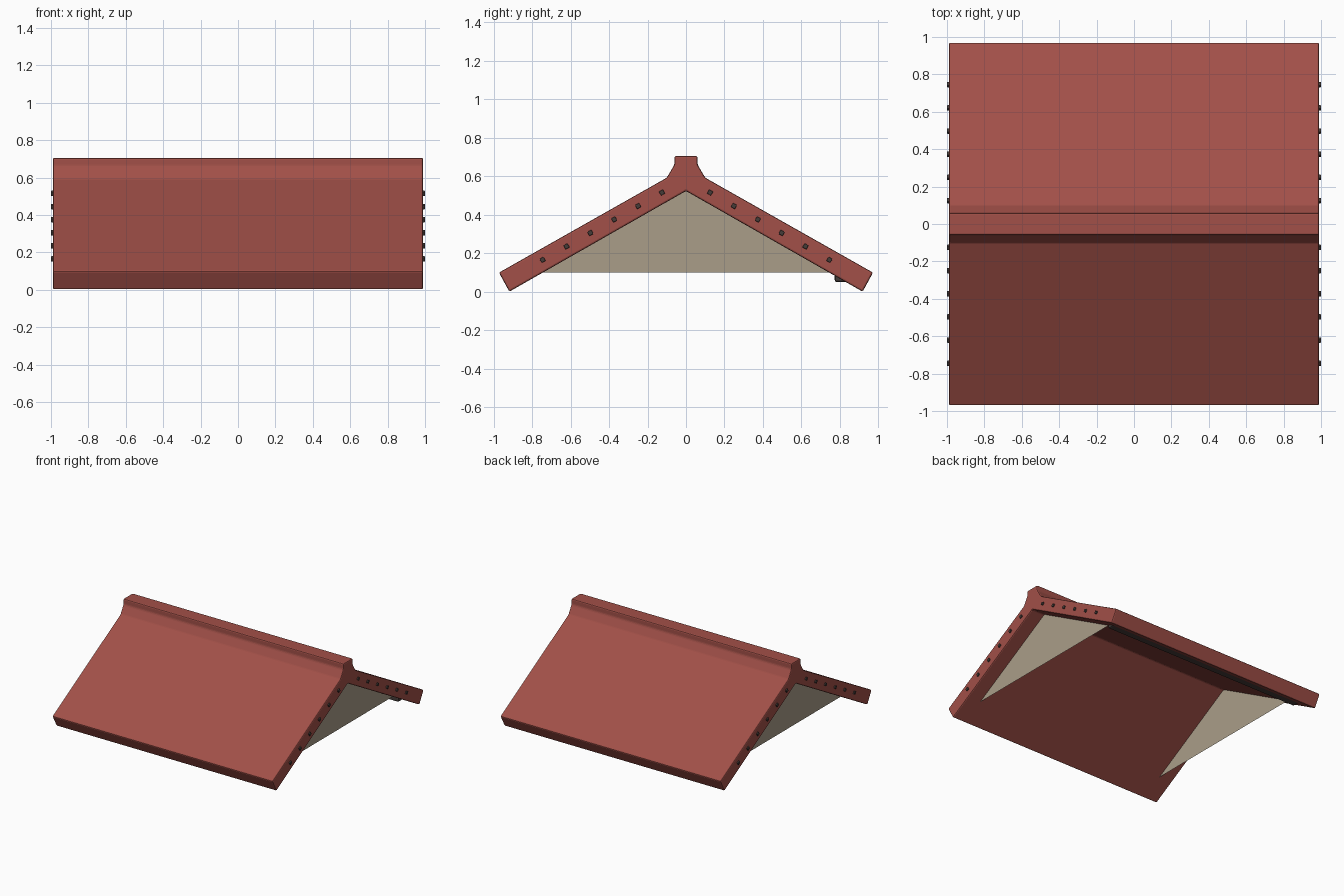
import bpy, bmesh, math
from mathutils import Matrix

if "Cube" in bpy.data.objects:
    bpy.data.objects.remove(bpy.data.objects["Cube"])


def material(name, rgb):
    m = bpy.data.materials.new(name)
    m.diffuse_color = (*rgb, 1)
    m.use_nodes = True
    m.node_tree.nodes["Principled BSDF"].inputs["Base Color"].default_value = m.diffuse_color
    return m


RED = material("red_roof", (0.36, 0.08, 0.065))
PLASTER = material("plaster", (0.40, 0.34, 0.25))
DARK = material("dark_metal", (0.06, 0.045, 0.04))


def finish(name, bm, mat, bevel=0):
    bmesh.ops.recalc_face_normals(bm, faces=bm.faces[:])
    me = bpy.data.meshes.new(name)
    bm.to_mesh(me)
    bm.free()
    me.materials.append(mat)
    ob = bpy.data.objects.new(name, me)
    bpy.context.collection.objects.link(ob)
    if bevel:
        mod = ob.modifiers.new("bevel", 'BEVEL')
        mod.width, mod.segments = bevel, 2
        mod.limit_method, mod.angle_limit = 'ANGLE', math.radians(25)
    return ob


def add_box(bm, size, loc, tilt=0):
    mat = (Matrix.Translation(loc) @ Matrix.Rotation(tilt, 4, 'X')
           @ Matrix.Diagonal((*size, 1)))
    bmesh.ops.create_cube(bm, size=1, matrix=mat)


# Roof shell with raised ridge: one half profile, mirrored and extruded along x
half = [(0.06, 0.705), (0.06, 0.66), (0.10, 0.592), (0.972, 0.099), (0.918, 0.0)]
profile = half + [(0, 0.523)] + [(-y, z) for y, z in reversed(half)]
bm = bmesh.new()
face = bm.faces.new([bm.verts.new((-0.99, y, z)) for y, z in profile])
ext = bmesh.ops.extrude_face_region(bm, geom=[face])
bmesh.ops.translate(bm, vec=(1.98, 0, 0),
                    verts=[v for v in ext["geom"] if isinstance(v, bmesh.types.BMVert)])
finish("roof_shell", bm, RED, 0.009)

# Thin gable walls set in from each end
for side, label in ((-1, "left"), (1, "right")):
    bm = bmesh.new()
    bm.faces.new([bm.verts.new((side * 0.87, y, z))
                  for y, z in ((-0.755, 0.1), (0.755, 0.1), (0, 0.527))][::side])
    finish(label + "_gable", bm, PLASTER)

# Nail heads along the slopes on both ends
bm = bmesh.new()
slope = math.atan2(0.35, 0.62)
for sx in (-1, 1):
    for sy in (-1, 1):
        for i in range(6):
            add_box(bm, (0.02, 0.024, 0.024),
                    (sx * 0.99, sy * (0.125 + 0.124 * i), 0.515 - 0.07 * i), -sy * slope)
finish("nail_heads", bm, DARK, 0.004)

# Batten tucked under the back eave
bm = bmesh.new()
add_box(bm, (1.8, 0.10, 0.04), (0, 0.823, 0.07))
finish("eave_batten", bm, DARK, 0.01)
